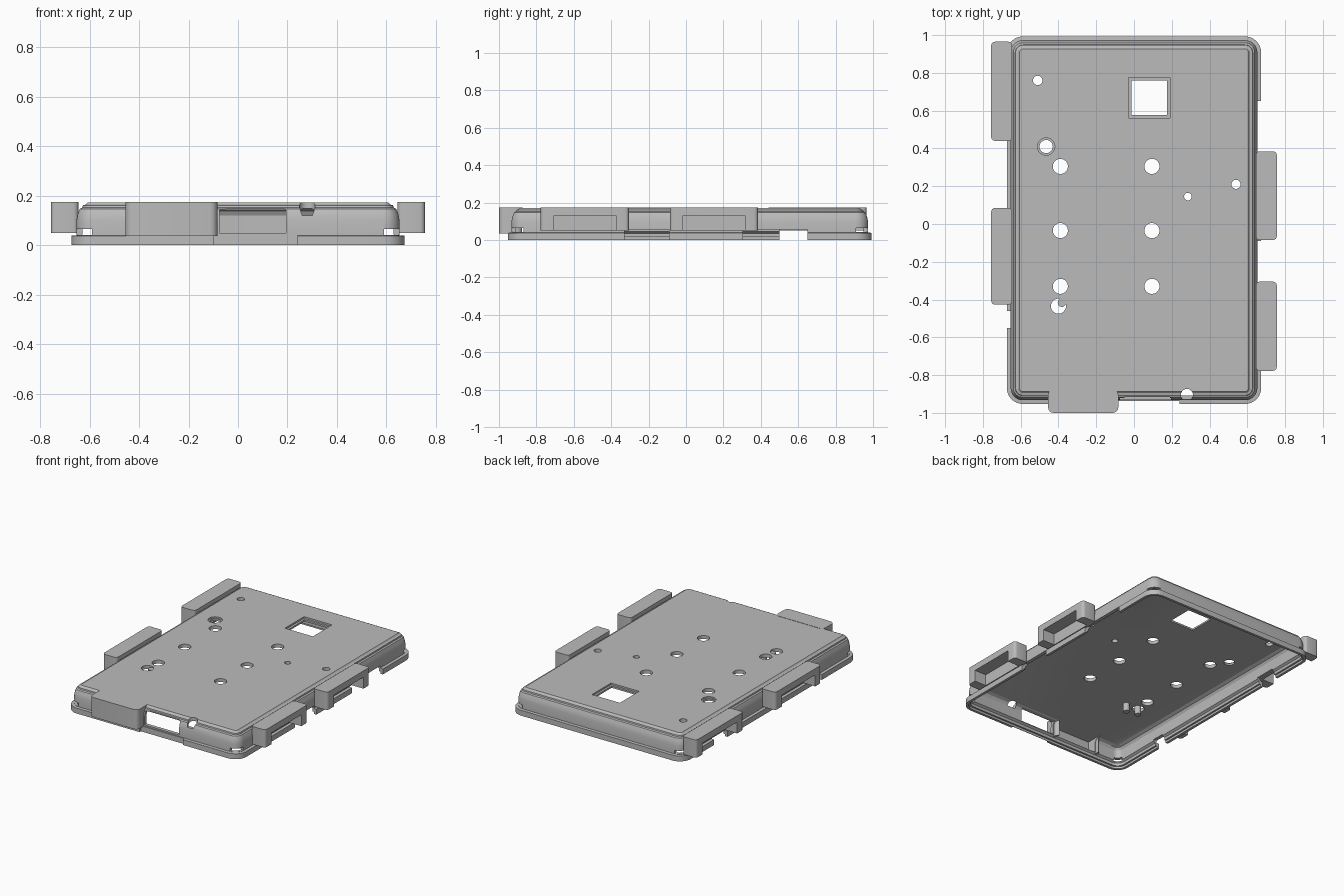
import bpy, bmesh, math
from mathutils import Matrix, Vector

old = bpy.data.objects.get("Cube")
if old:
    bpy.data.objects.remove(old, do_unlink=True)

GREY = (0.5, 0.5, 0.5, 1)
mat = bpy.data.materials.new("plain grey")
mat.use_nodes = True
mat.diffuse_color = GREY
mat.node_tree.nodes["Principled BSDF"].inputs["Base Color"].default_value = GREY


def make(name, bm):
    bmesh.ops.recalc_face_normals(bm, faces=bm.faces)
    me = bpy.data.meshes.new(name)
    bm.to_mesh(me)
    bm.free()
    me.materials.append(mat)
    ob = bpy.data.objects.new(name, me)
    bpy.context.collection.objects.link(ob)
    return ob


def box(bm, x0, x1, y0, y1, z0, z1, round_corners=0):
    m = Matrix.Translation(((x0 + x1) / 2, (y0 + y1) / 2, (z0 + z1) / 2))
    m = m @ Matrix.Diagonal((x1 - x0, y1 - y0, z1 - z0, 1))
    verts = bmesh.ops.create_cube(bm, size=1, matrix=m)["verts"]
    if round_corners:
        edges = {e for v in verts for e in v.link_edges
                 if abs((e.verts[0].co - e.verts[1].co).normalized().z) > 0.9}
        bmesh.ops.bevel(bm, geom=list(edges), offset=round_corners, segments=4,
                        profile=0.5, affect='EDGES')


def cylinder(bm, x, y, r, z0, z1, sides=28):
    bmesh.ops.create_cone(bm, cap_ends=True, segments=sides, radius1=r, radius2=r, depth=z1 - z0,
                          matrix=Matrix.Translation((x, y, (z0 + z1) / 2)))


def carve(ob, cutter_bm):
    cutter = make("cutter", cutter_bm)
    cutter.hide_render = True
    mod = ob.modifiers.new("cut", 'BOOLEAN')
    mod.object = cutter
    mod.operation = 'DIFFERENCE'
    mod.solver = 'EXACT'
    mod.use_self = True
    bpy.context.view_layer.update()
    dg = bpy.context.evaluated_depsgraph_get()
    me = bpy.data.meshes.new_from_object(ob.evaluated_get(dg))
    ob.modifiers.clear()
    ob.data = me
    bpy.data.objects.remove(cutter, do_unlink=True)


def smooth(ob):
    bpy.ops.object.select_all(action='DESELECT')
    ob.select_set(True)
    bpy.context.view_layer.objects.active = ob
    bpy.ops.object.shade_smooth_by_angle(angle=math.radians(25))


# Tray shell: rounded rectangles lofted up the outside, then down the inside
X, Y0, Y1, CORNER = 0.673, -0.953, 0.993, 0.085


def ring(bm, inset, z):
    r = max(CORNER - inset, 0.02)
    verts = []
    for k, (sx, sy) in enumerate([(1, 1), (-1, 1), (-1, -1), (1, -1)]):
        cx = sx * (X - inset - r)
        cy = (Y1 - inset - r) if sy > 0 else (Y0 + inset + r)
        for i in range(9):
            a = math.radians(90 * k + 90 * i / 8)
            verts.append(bm.verts.new((cx + r * math.cos(a), cy + r * math.sin(a), z)))
    return verts


profile = [(0, 0), (0, 0.038), (0.02, 0.04), (0.02, 0.1), (0.025, 0.125), (0.034, 0.147),
           (0.044, 0.152), (0.046, 0.161), (0.058, 0.164), (0.066, 0.172),
           (0.075, 0.148), (0.055, 0.138), (0.045, 0.12), (0.045, 0.045),
           (0.03, 0.035), (0.03, 0.015), (0.018, 0.015), (0.018, 0)]
TOP = 9
bm = bmesh.new()
rings = [ring(bm, *p) for p in profile]
for i, a in enumerate(rings):
    if i == TOP:
        bm.faces.new(a)
        bm.faces.new(rings[i + 1])
        continue
    b = rings[(i + 1) % len(rings)]
    for j in range(len(a)):
        k = (j + 1) % len(a)
        bm.faces.new((a[j], a[k], b[k], b[j]))
shell = make("tray_shell", bm)

# Round holes in the deck
cut = bmesh.new()
for x in (-0.39, 0.095):
    for y in (0.305, -0.035, -0.33):
        cylinder(cut, x, y, 0.04, 0.1, 0.2)
for x, y, r in [(-0.51, 0.76, 0.025), (-0.465, 0.41, 0.035), (-0.4, -0.435, 0.04),
                (0.54, 0.21, 0.024), (0.285, 0.145, 0.02)]:
    cylinder(cut, x, y, r, 0.1, 0.2)
cylinder(cut, -0.465, 0.41, 0.046, 0.162, 0.2)
# Square lens window with stepped rim
box(cut, -0.013, 0.175, 0.577, 0.76, 0.1, 0.2)
box(cut, -0.028, 0.19, 0.562, 0.775, 0.16, 0.21)
# Notch beside the front port
cylinder(cut, 0.28, -0.905, 0.032, 0.12, 0.22)
# Side slots through the lower wall
for x0, x1, y0, y1 in [(0.6, 0.7, -0.33, -0.09), (0.6, 0.7, 0.305, 0.65),
                       (-0.7, -0.6, 0.5, 0.65), (-0.7, -0.6, -0.55, -0.46)]:
    box(cut, x0, x1, y0, y1, -0.02, 0.055)
# Small corner slots above the flange
for sx in (-1, 1):
    for y in (-0.915, 0.955):
        x = sx * 0.635
        box(cut, x - 0.045, x + 0.045, y - 0.045, y + 0.045, 0.042, 0.065)
# Front port with arched top, and the flange trimmed to a thin bar
box(cut, -0.075, 0.195, -1.0, -0.87, 0.05, 0.143)
arch = [(-0.05, 0.13), (-0.05, 0.15), (0.03, 0.162), (0.07, 0.18), (0.11, 0.162), (0.19, 0.15), (0.19, 0.13)]
lo = [cut.verts.new((x, -1.0, z)) for x, z in arch]
hi = [cut.verts.new((x, -0.915, z)) for x, z in arch]
cut.faces.new(lo)
cut.faces.new(hi)
for i in range(len(arch)):
    j = (i + 1) % len(arch)
    cut.faces.new((lo[i], lo[j], hi[j], hi[i]))
box(cut, -0.1, 0.24, -1.01, -0.938, -0.02, 0.06)
# Room behind the front bulge
box(cut, -0.432, -0.108, -0.99, -0.85, 0.046, 0.152)
carve(shell, cut)
smooth(shell)


# Side grips: rounded blocks with an opening in the outer lower face
def side_grip(name, side, y0, y1):
    bm = bmesh.new()
    xs = sorted((side * 0.645, side * 0.756))
    box(bm, *xs, y0, y1, 0.05, 0.175, 0.02)
    ob = make(name, bm)
    cut = bmesh.new()
    xs = sorted((side * 0.665, side * 0.8))
    box(cut, *xs, y0 + 0.07, y1 - 0.07, 0.0, 0.13)
    carve(ob, cut)
    smooth(ob)


side_grip("right_rear_grip", -1, 0.44, 0.965)
side_grip("right_front_grip", -1, -0.427, 0.085)
side_grip("left_rear_grip", 1, -0.085, 0.385)
side_grip("left_front_grip", 1, -0.777, -0.305)

# Hollow bulge on the front edge
bm = bmesh.new()
box(bm, -0.455, -0.083, -1.0, -0.875, 0.036, 0.174, 0.03)
bulge = make("front_bulge", bm)
cut = bmesh.new()
box(cut, -0.435, -0.103, -0.98, -0.8, 0.0, 0.153)
carve(bulge, cut)
smooth(bulge)

# Locating pegs under the deck
bm = bmesh.new()
cylinder(bm, -0.382, -0.417, 0.022, 0.09, 0.165, 20)
cylinder(bm, -0.3, -0.435, 0.022, 0.09, 0.155, 20)
smooth(make("deck_pegs", bm))
